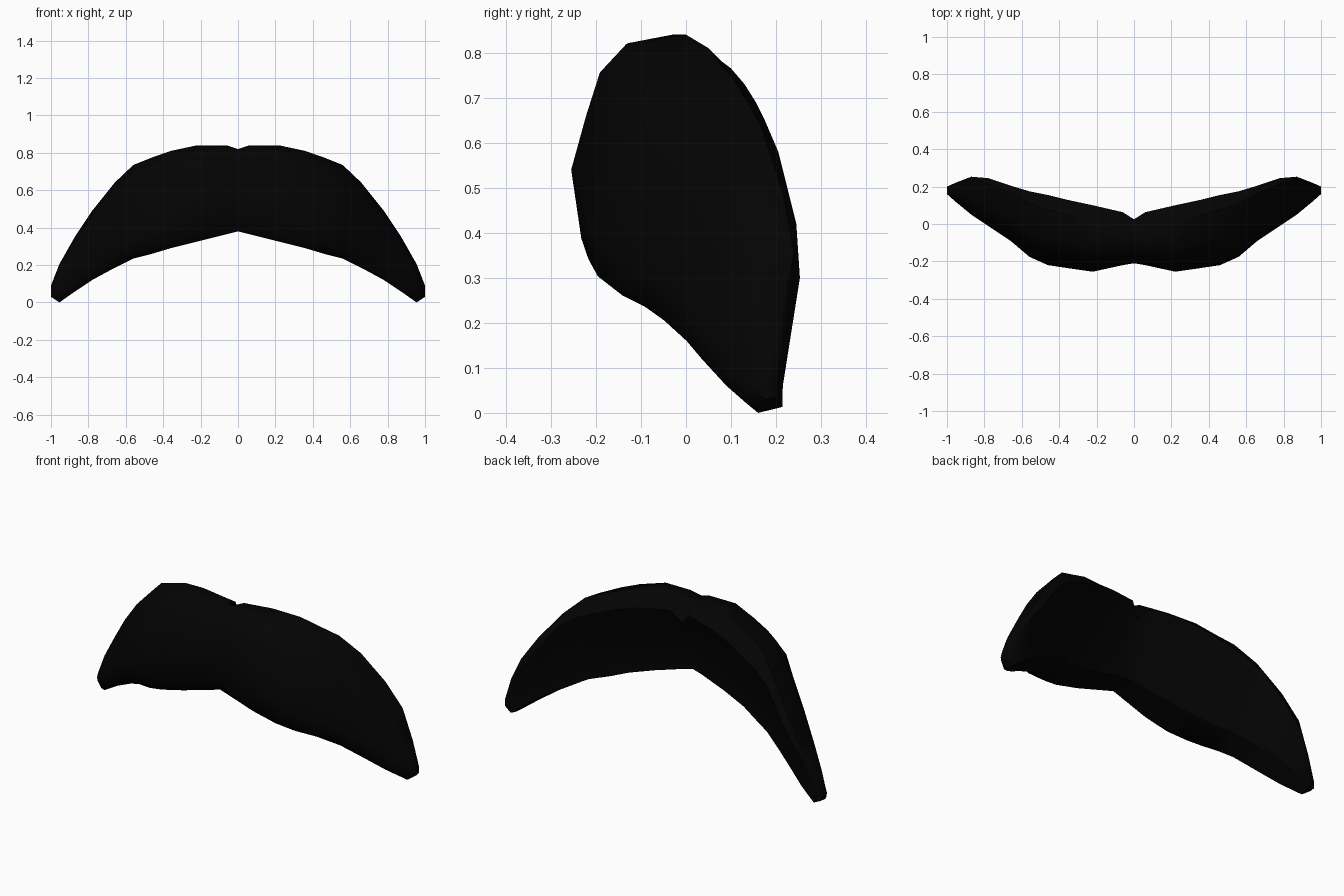
import bpy, bmesh, math

if "Cube" in bpy.data.objects:
    bpy.data.objects.remove(bpy.data.objects["Cube"])

black = bpy.data.materials.new("soft black")
black.diffuse_color = (0.001, 0.001, 0.001, 1)
black.use_nodes = True
black.node_tree.nodes["Principled BSDF"].inputs["Base Color"].default_value = black.diffuse_color

# Stations along one half: x, then (y, z) of front bulge, bottom, top, rear edge, rear valley
STATIONS = [
    (0.00, (-.21, .57), (-.16, .38), (-.06, .82), (.025, .71), (-.06, .53)),
    (0.06, (-.22, .57), (-.165, .365), (-.03, .84), (.063, .78), (-.055, .52)),
    (0.22, (-.255, .54), (-.18, .325), (.00, .84), (.10, .765), (-.03, .475)),
    (0.36, (-.235, .47), (-.175, .29), (.05, .81), (.13, .73), (.00, .42)),
    (0.46, (-.22, .41), (-.14, .26), (.075, .775), (.155, .69), (.035, .37)),
    (0.56, (-.175, .36), (-.09, .235), (.11, .735), (.175, .65), (.075, .335)),
    (0.66, (-.09, .32), (-.02, .185), (.165, .64), (.205, .58), (.118, .285)),
    (0.78, (-.01, .25), (.035, .12), (.215, .49), (.245, .42), (.172, .22)),
    (0.87, (.05, .17), (.09, .06), (.24, .355), (.253, .30), (.205, .15)),
    (0.955, (.12, .08), (.16, .00), (.21, .205), (.22, .16), (.215, .06)),
    (1.00, (.16, .06), (.175, .03), (.19, .09), (.20, .075), (.20, .05)),
]


def blend(a, b, u, w):
    """Mix two points with separate y and z fractions."""
    return (a[0] + (b[0] - a[0]) * u, a[1] + (b[1] - a[1]) * w)


def section(front, bottom, top, rear, valley):
    """Rounded front, sloping top, overhanging back and a broad underside."""
    return [bottom, blend(front, bottom, .30, .71), front,
            blend(front, top, .13, .40), blend(front, top, .25, .72),
            blend(front, top, .48, .93), top, rear, valley,
            blend(bottom, valley, .98, .22)]


# Loft one half of the moustache and close its tip
bm = bmesh.new()
rings = [[bm.verts.new((x, y, z)) for y, z in section(*pts)]
         for x, *pts in STATIONS]
for a, b in zip(rings, rings[1:]):
    n = len(a)
    for i in range(n):
        j = (i + 1) % n
        bm.faces.new((a[i], a[j], b[j], b[i]))
bm.faces.new(rings[-1])
bmesh.ops.recalc_face_normals(bm, faces=bm.faces)
# The centre ring is open, so confirm the front faces forward
front_face = min(bm.faces, key=lambda f: f.calc_center_median().y)
if front_face.normal.y > 0:
    bmesh.ops.reverse_faces(bm, faces=bm.faces)

mesh = bpy.data.meshes.new("moustache")
bm.to_mesh(mesh)
bm.free()
mesh.materials.append(black)
moustache = bpy.data.objects.new("moustache", mesh)
bpy.context.collection.objects.link(moustache)

# Smooth shading, then the other half
bpy.context.view_layer.objects.active = moustache
moustache.select_set(True)
bpy.ops.object.shade_smooth_by_angle(angle=math.radians(50))
mirror = moustache.modifiers.new("mirror", 'MIRROR')
mirror.use_axis[0] = True
mirror.use_clip = True
